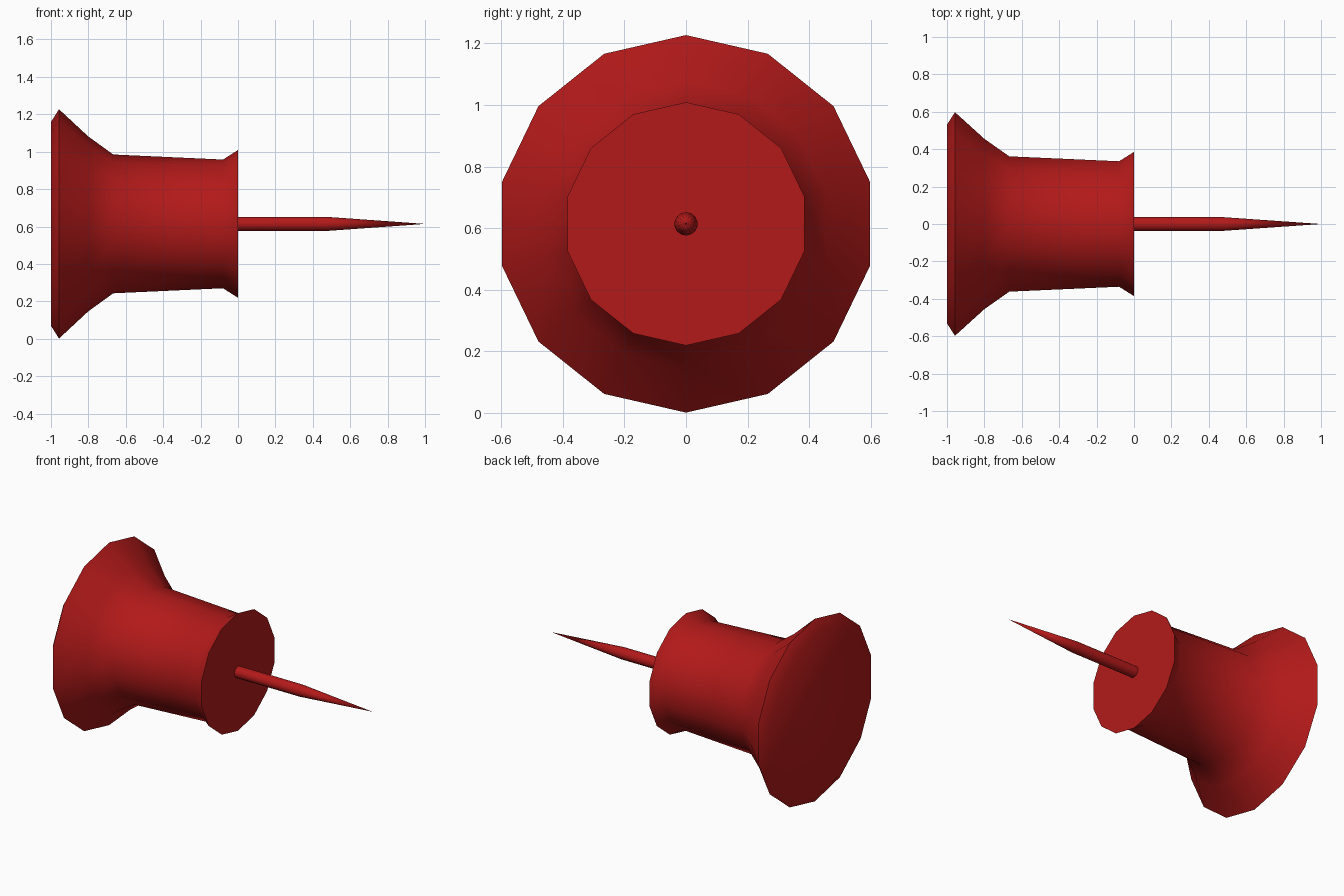
import bpy, bmesh, math

if "Cube" in bpy.data.objects:
    bpy.data.objects.remove(bpy.data.objects["Cube"])

AXIS_Z = 0.614

red = bpy.data.materials.new("red")
red.diffuse_color = (0.45, 0.01, 0.01, 1)
red.use_nodes = True
red.node_tree.nodes["Principled BSDF"].inputs["Base Color"].default_value = red.diffuse_color


def lathe(name, profile, sides):
    """Revolve (x, radius) points about the x axis; radius 0 closes to a point, open ends get caps."""
    bm = bmesh.new()
    rings = []
    for x, r in profile:
        if r == 0:
            rings.append([bm.verts.new((x, 0, AXIS_Z))] * sides)
            continue
        angles = [2 * math.pi * i / sides for i in range(sides)]
        rings.append([bm.verts.new((x, r * math.sin(a), AXIS_Z + r * math.cos(a))) for a in angles])
    for a, b in zip(rings, rings[1:]):
        for i in range(sides):
            j = (i + 1) % sides
            bm.faces.new(dict.fromkeys((a[i], a[j], b[j], b[i])))
    for ring in (rings[0], rings[-1]):
        if ring[0] is not ring[1]:
            bm.faces.new(ring)
    bmesh.ops.recalc_face_normals(bm, faces=bm.faces)
    mesh = bpy.data.meshes.new(name)
    bm.to_mesh(mesh)
    bm.free()
    mesh.materials.append(red)
    obj = bpy.data.objects.new(name, mesh)
    bpy.context.collection.objects.link(obj)
    bpy.ops.object.select_all(action='DESELECT')
    obj.select_set(True)
    bpy.context.view_layer.objects.active = obj
    bpy.ops.object.shade_smooth_by_angle(angle=math.radians(40))


# Grip: flared head, waist and small front lip
lathe("grip", [(-1, 0.545), (-0.957, 0.613), (-0.80, 0.467), (-0.667, 0.371),
               (-0.08, 0.344), (0, 0.395)], 14)

# Needle: straight shaft then a long taper to the tip
lathe("needle", [(0, 0.038), (0.47, 0.038), (1, 0)], 14)
